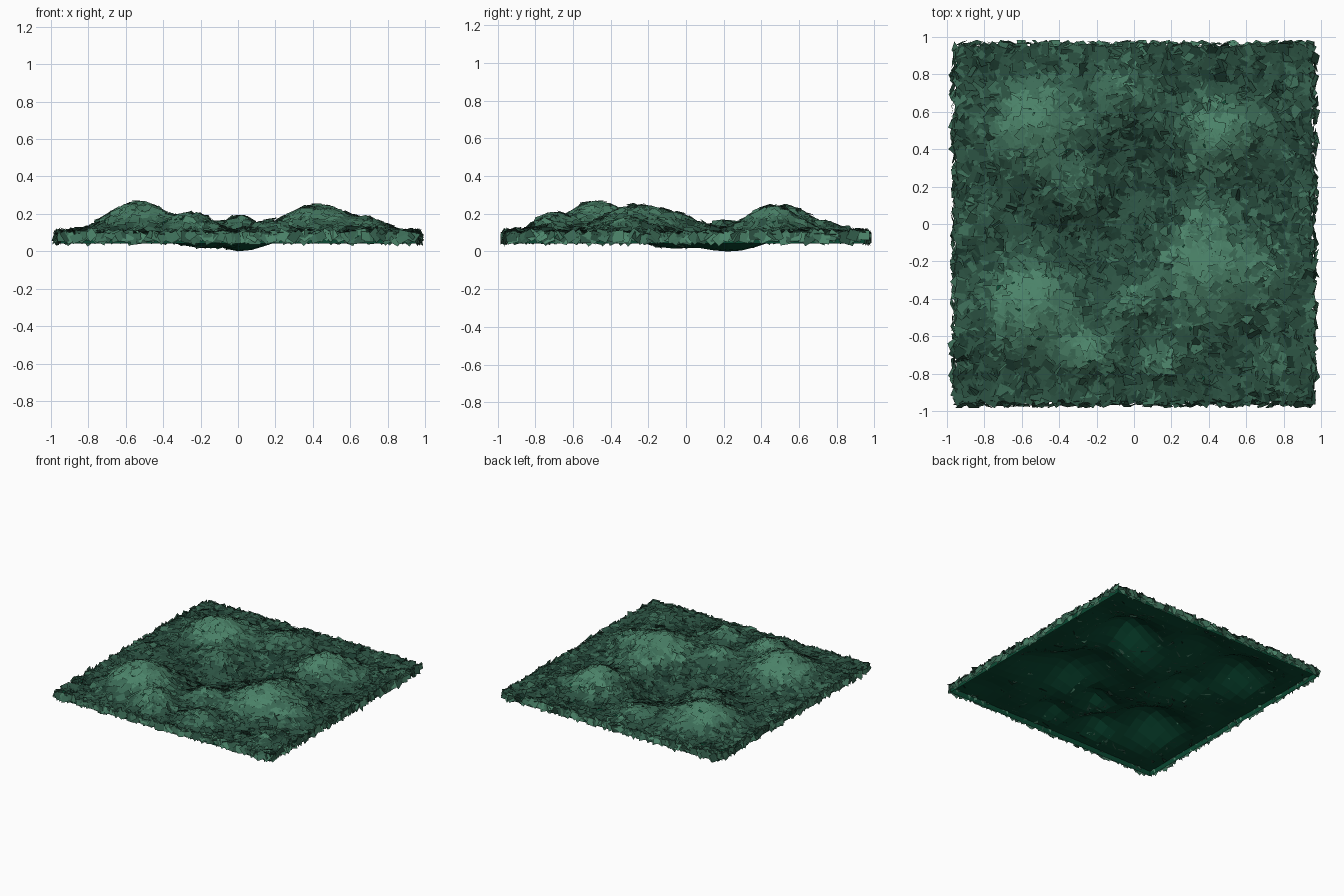
import bpy, bmesh, math, random
from mathutils import Vector, Matrix

if "Cube" in bpy.data.objects:
    bpy.data.objects.remove(bpy.data.objects["Cube"])

random.seed(7)
HALF, BOTTOM = 0.95, 0.042

# Mounds and hollows: x, y, height, radius
MOUNDS = [(-0.53, 0.51, .165, .24), (0.46, 0.46, .165, .20), (0.42, -0.26, .165, .26),
          (-0.53, -0.47, .185, .25), (0.00, -0.42, .10, .12), (-0.23, -0.72, .11, .15),
          (0.17, -0.75, .09, .14), (-0.28, 0.17, .09, .16), (-0.06, 0.72, .08, .19),
          (0.76, -0.30, .05, .16), (0.75, -0.78, .05, .18), (0.40, 0.02, .05, .15),
          (0.80, 0.62, .03, .15), (-0.82, 0.03, .04, .15),
          (0.00, 0.24, -.06, .20), (-0.20, -0.05, -.05, .22)]
TONES = [(.012, .045, .03), (.025, .085, .055), (.045, .15, .095), (.07, .225, .14)]


def height(x, y):
    # raised rim, lower valleys inside
    inset = min(1, max(0, (HALF - max(abs(x), abs(y))) / 0.22))
    h = 0.066 + sum(a * math.exp(-((x - mx) ** 2 + (y - my) ** 2) / (r * r))
                    for mx, my, a, r in MOUNDS)
    s = inset * inset * (3 - 2 * inset)
    return max(0.006, h * s + (0.088 + 0.25 * (h - 0.066)) * (1 - s))


def normal(x, y):
    e = 0.01
    return Vector((height(x - e, y) - height(x + e, y),
                   height(x, y - e) - height(x, y + e), 2 * e)).normalized()


def material(name, colour):
    m = bpy.data.materials.new(name)
    m.diffuse_color = (*colour, 1)
    m.use_nodes = True
    m.node_tree.nodes["Principled BSDF"].inputs["Base Color"].default_value = m.diffuse_color
    return m


def finish(bm, name, mats):
    me = bpy.data.meshes.new(name)
    bm.to_mesh(me)
    bm.free()
    for m in mats:
        me.materials.append(m)
    bpy.context.collection.objects.link(bpy.data.objects.new(name, me))


greens = [material(f"leaf_green_{i}", c) for i, c in enumerate(TONES)]

# Mounded ground sheet, open below, with a short skirt round the rim
bm = bmesh.new()
bmesh.ops.create_grid(bm, x_segments=26, y_segments=26, size=HALF)
for v in bm.verts:
    v.co.z = max(0, height(v.co.x, v.co.y) - 0.007)
rim = [e for e in bm.edges if e.is_boundary]
for v in bmesh.ops.extrude_edge_only(bm, edges=rim)["geom"]:
    if isinstance(v, bmesh.types.BMVert):
        v.co.z = BOTTOM
bmesh.ops.recalc_face_normals(bm, faces=bm.faces)
finish(bm, "ground_mound", [material("dark_green", (0.003, 0.065, 0.032))])


# Leaf cards: small tilted squares scattered over the top and the sides
def leaf(bm, pos, nrm, tilt, size, tone):
    n = (nrm + Vector([random.gauss(0, tilt) for _ in range(3)])).normalized()
    if n.dot(nrm) < 0.5:
        n = (n + nrm).normalized()
    rot = n.to_track_quat('Z', 'Y').to_matrix() @ Matrix.Rotation(random.uniform(0, 6.28), 3, 'Z')
    w, l = size * random.uniform(.45, .52), size * random.uniform(.47, .58)
    vs = []
    for sx, sy in ((-1, -1), (1, -1), (1, 1), (-1, 1)):
        p = pos + rot @ Vector((sx * w, sy * l, 0))
        p.x = max(-1, min(1, p.x))
        p.y = max(-.985, min(.985, p.y))
        p.z = max(.008, p.z)
        vs.append(bm.verts.new(p))
    bm.faces.new(vs).material_index = max(0, min(3, round(tone)))


bm = bmesh.new()
N = 62
for i in range(N):
    for j in range(N):
        x = ((i + random.random()) / N * 2 - 1) * 0.945
        y = ((j + random.random()) / N * 2 - 1) * 0.945
        h = height(x, y)
        on_mound = min(1, max(0, (h - 0.08) / 0.12))
        n = normal(x, y)
        tone = 0.8 + 2.5 * on_mound + random.gauss(0, .5)
        leaf(bm, Vector((x, y, h)) + n * random.uniform(0.003, 0.016), n,
             0.22 - 0.12 * on_mound, random.uniform(.048, .068), tone)
finish(bm, "top_leaves", greens)

# Leaves lining the four sides
bm = bmesh.new()
PER_SIDE = 90
for k in range(4):
    turn = Matrix.Rotation(k * math.pi / 2, 3, 'Z')
    for i in range(PER_SIDE):
        t = ((i + random.random()) / PER_SIDE * 2 - 1) * 0.945
        p = turn @ Vector((HALF + random.uniform(0, .022), t, 0))
        p.z = random.uniform(.065, .09)
        out = turn @ Vector((1, 0, random.uniform(-.1, .6)))
        leaf(bm, p, out.normalized(), .25, random.uniform(.05, .06), random.uniform(1, 3.4))
finish(bm, "side_leaves", greens)
